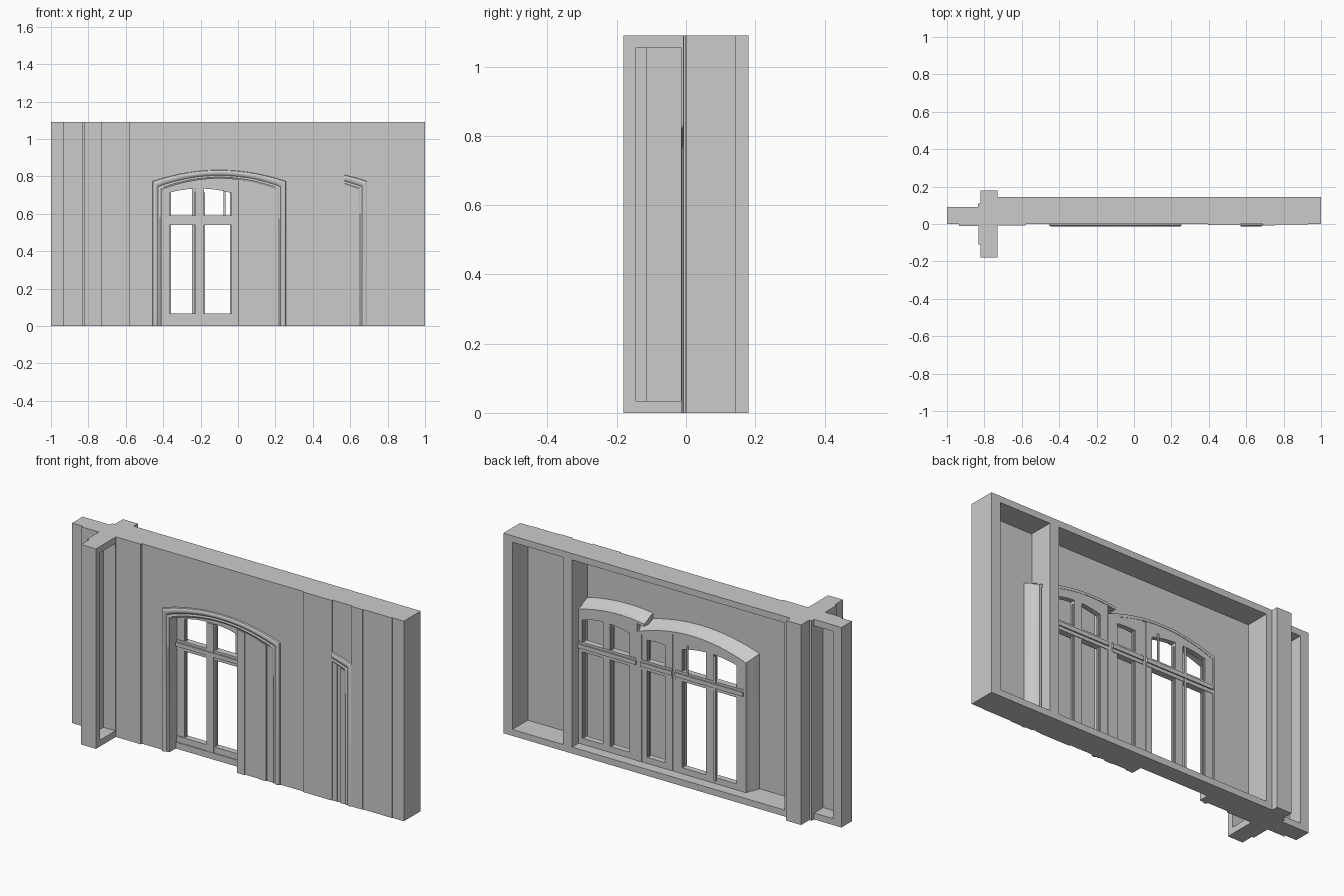
import bpy, bmesh

if "Cube" in bpy.data.objects:
    bpy.data.objects.remove(bpy.data.objects["Cube"])

H = 1.09      # wall height
RIM = 0.035   # width of the border around the open back
N = 24        # arch segments


def finish(name, verts, faces, smooth=False):
    me = bpy.data.meshes.new(name)
    me.from_pydata(verts, [], faces)
    bm = bmesh.new()
    bm.from_mesh(me)
    bmesh.ops.recalc_face_normals(bm, faces=bm.faces)
    bm.to_mesh(me)
    bm.free()
    ob = bpy.data.objects.new(name, me)
    bpy.context.collection.objects.link(ob)
    if smooth:
        bpy.context.view_layer.objects.active = ob
        ob.select_set(True)
        bpy.ops.object.shade_smooth_by_angle(angle=0.6)
        ob.select_set(False)
    return ob


def prism(name, pts, y0, y1):
    """Extrude an (x, z) outline from y0 to y1."""
    n = len(pts)
    verts = [(x, y, z) for y in (y0, y1) for x, z in pts]
    faces = [tuple(range(n)), tuple(range(n, 2 * n))]
    faces += [(i, (i + 1) % n, n + (i + 1) % n, n + i) for i in range(n)]
    return finish(name, verts, faces)


def box(name, x0, x1, y0, y1, z0, z1):
    return prism(name, [(x0, z0), (x1, z0), (x1, z1), (x0, z1)], y0, y1)


def arch_z(x, cx, w, zs=0.728, rise=0.06):
    return zs + rise * (1 - ((x - cx) / w) ** 2)


def arch_line(x0, x1, cx, w, zs=0.728, rise=0.06):
    xs = [x0 + (x1 - x0) * i / N for i in range(N + 1)]
    return [(x, arch_z(x, cx, w, zs, rise)) for x in xs]


def arch_path(cx, w, off, clip=None):
    """Jamb, arch, jamb; a clipped path starts part way along the arch."""
    h = w + off
    x0 = cx - h if clip is None else clip
    pts = arch_line(x0, cx + h, cx, h, 0.728 + off)
    head = [(x0, 0.0)] if clip is None else []
    return head + pts + [(cx + h, 0.0)]


def arch_sweep(name, cx, w, profile, clip=None):
    """Sweep a closed (offset, y) profile along the arch path."""
    rows = [[(x, y, z) for x, z in arch_path(cx, w, o, clip)] for o, y in profile]
    m, n = len(rows), len(rows[0])
    verts = [v for r in rows for v in r]
    faces = [(a * n + i, a * n + i + 1, b * n + i + 1, b * n + i)
             for a in range(m) for b in [(a + 1) % m] for i in range(n - 1)]
    faces += [tuple(a * n for a in range(m)), tuple(a * n + n - 1 for a in range(m))]
    return finish(name, verts, faces, True)


C1, C2, W = -0.10, 0.335, 0.31
L1, R1 = C1 - W, C1 + W

# Thin front sheet, notched for the open half of the arched window
notch = arch_line(L1, 0.0, C1, W)
prism("wall_sheet", [(-0.82, 0), (L1, 0)] + notch +
      [(0.0, 0), (1, 0), (1, H), (-0.82, H)], 0.0, 0.012)
box("left_wing_sheet", -1, -0.82, 0.0, 0.012, 0, H)

# Shallow vertical steps of the facade
for i, (a, b, d) in enumerate([(-0.935, -0.83, 0.010), (-0.83, -0.73, 0.014),
                               (-0.73, -0.58, 0.009), (0.395, 0.57, 0.006),
                               (0.69, 0.755, 0.007), (0.755, 0.93, 0.003)]):
    box(f"facade_strip_{i}", a, b, -d, 0.002, 0, H)

# Panels closing the right half of the arch
for i, (a, b, d) in enumerate([(0.0, 0.045, 0.010), (0.045, 0.125, 0.004),
                               (0.125, 0.175, 0.008), (0.175, R1, 0.002)]):
    prism(f"closed_panel_{i}", [(a, 0), (b, 0), (b, arch_z(b, C1, W)),
                                (a, arch_z(a, C1, W))], -d, 0.006)
box("reveal_post", 0.0, 0.022, 0.0, 0.085, 0, arch_z(0.02, C1, W))

# Moulded arch surrounds and the hollow reveals behind them
mould = [(0.0, 0.004), (0.0, -0.003), (0.008, -0.007), (0.017, -0.004), (0.022, -0.009),
         (0.030, -0.013), (0.038, -0.012), (0.044, -0.008), (0.047, 0.004)]
reveal = [(0, 0.0), (0, 0.09), (0.014, 0.09), (0.022, 0.06), (0.03, 0.05), (0.045, 0.005)]
arch_sweep("main_arch_surround", C1, W, mould)
arch_sweep("main_arch_reveal", C1, W, reveal)
arch_sweep("partial_arch_surround", C2, W, mould, 0.57)
arch_sweep("partial_arch_reveal", C2, W, reveal, 0.19)
for i, (a, b, d) in enumerate([(0.575, 0.60, 0.003), (0.62, 0.645, 0.006)]):
    prism(f"partial_panel_{i}", [(a, 0), (b, 0), (b, arch_z(b, C2, W)),
                                 (a, arch_z(a, C2, W))], -d, 0.004)


def window(name, x0, x1, cx, mull, top):
    """Casement frame: stiles, rails, mullion and a curved head."""
    ya, yb, s = 0.060, 0.088, 0.045
    mid, half = (x0 + x1) / 2, (x1 - x0) / 2
    for tag, a, b in (("left", x0, x0 + s), ("right", x1 - s * 0.8, x1)):
        box(f"{name}_{tag}_stile", a, b, ya, yb, 0, 0.725)
    if mull:
        box(f"{name}_mullion", mid - 0.022, mid + 0.022, ya - 0.008, yb, 0.03, 0.735)
    box(f"{name}_transom", x0, x1, ya - 0.004, yb + 0.003, 0.54, 0.592)
    box(f"{name}_transom_bead", x0, x1, ya - 0.012, yb + 0.010, 0.558, 0.58)
    box(f"{name}_bottom_rail", x0, x1, ya - 0.005, yb, 0, 0.068)
    low = arch_line(x0, x1, mid, half, 0.70, 0.035 if mull else 0.01)
    high = arch_line(x0, x1, cx, W)
    prism(f"{name}_head", low + high[::-1], ya, yb)
    # fine glazing beads inside each light
    lights = [(x0 + s, mid - 0.022), (mid + 0.022, x1 - s * 0.8)] if mull \
        else [(x0 + s, x1 - s * 0.8)]
    for k, (a, b) in enumerate(lights):
        for t, (z0, z1) in enumerate([(0.068, 0.54), (0.592, 0.715)]):
            for e, (p, q) in enumerate([(a, a + 0.006), (b - 0.006, b)]):
                box(f"{name}_bead_{k}{t}{e}", p, q, ya + 0.01, yb - 0.008, z0, z1)


window("open_window", L1, 0.0, C1, True, 0.77)
window("narrow_window", 0.02, R1, C1, False, 0.76)
window("blind_window", 0.235, 0.60, C2, True, 0.77)
box("window_side_post", 0.205, 0.237, 0.012, 0.09, 0, 0.74)
# Curtain edges behind the panes
box("curtain_edge_left", -0.245, -0.232, 0.088, 0.094, 0.05, 0.73)
box("curtain_edge_right", -0.078, -0.068, 0.088, 0.094, 0.57, 0.74)

# Back border of the main wall, set back under the open window
D = 0.145
box("top_border", -0.73, 1, 0, D, H - RIM, H)
box("bottom_border_right", 0.0, 1, 0, D, 0, RIM)
box("bottom_border_window", L1, 0.0, 0.05, D, 0, RIM)
box("bottom_border_left", -0.73, L1, 0, D, 0, RIM)
box("right_border", 0.945, 1, 0, D, 0, H)
box("back_divider", 0.585, 0.64, 0.005, D, RIM, H - RIM)
box("left_border", -0.73, -0.695, 0, D, 0, H)

# Shallow left wing border
box("wing_top_border", -1, -0.82, 0, 0.09, H - RIM, H)
box("wing_bottom_border", -1, -0.82, 0, 0.09, 0, RIM)
box("wing_end_border", -1, -0.95, 0, 0.09, 0, H)
box("wing_inner_border", -0.835, -0.81, 0, 0.11, 0, H)

# Crossing wall: solid post behind, open-sided fin in front
box("back_post", -0.82, -0.73, 0, 0.18, 0, H)
box("fin_sheet", -0.82, -0.808, -0.18, 0, 0, H)
box("fin_sheet_step", -0.832, -0.82, -0.11, 0, 0, H)
box("fin_inner_step", -0.808, -0.802, -0.115, 0, RIM, H - RIM)
box("fin_front_border", -0.82, -0.73, -0.18, -0.145, 0, H)
box("fin_top_border", -0.82, -0.73, -0.18, 0, H - RIM, H)
box("fin_bottom_border", -0.82, -0.73, -0.18, 0, 0, RIM)
